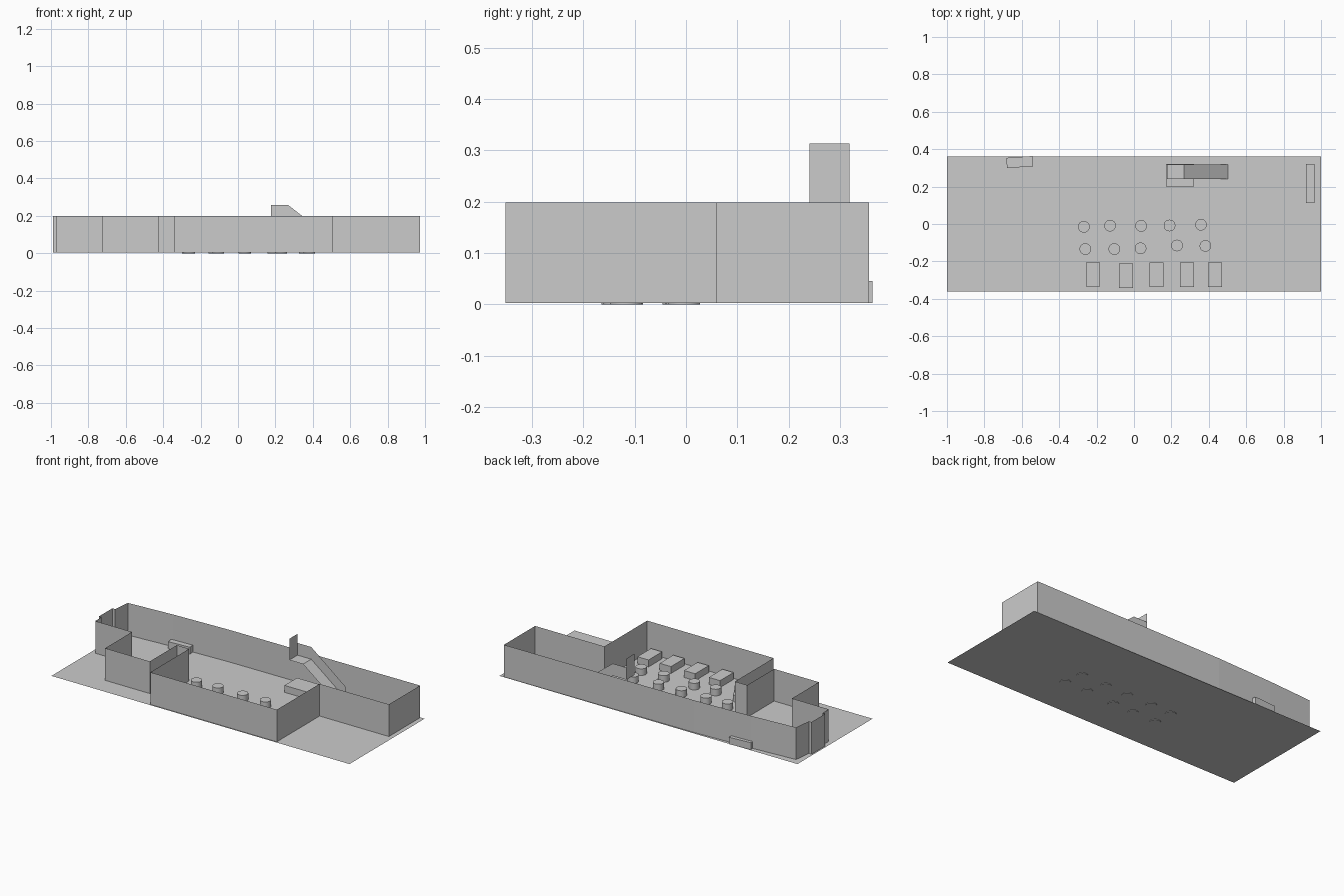
import bpy, bmesh, math

if "Cube" in bpy.data.objects:
    bpy.data.objects.remove(bpy.data.objects["Cube"])

FLOOR = 0.003
WALL_TOP = 0.198


def make_object(name, bm):
    mesh = bpy.data.meshes.new(name)
    bm.to_mesh(mesh)
    bm.free()
    ob = bpy.data.objects.new(name, mesh)
    bpy.context.collection.objects.link(ob)
    return ob


def sheet(name, points):
    """Single flat face."""
    bm = bmesh.new()
    bm.faces.new([bm.verts.new(p) for p in points])
    return make_object(name, bm)


def box(name, x, y, w, d, height=0.042, angle=0.0):
    """Block standing on the floor."""
    bm = bmesh.new()
    bmesh.ops.create_cube(bm, size=1)
    bmesh.ops.scale(bm, vec=(w, d, height), verts=bm.verts)
    ob = make_object(name, bm)
    ob.location = (x, y, FLOOR + height / 2)
    ob.rotation_euler.z = math.radians(angle)
    return ob


def stool(name, x, y):
    bm = bmesh.new()
    bmesh.ops.create_cone(bm, cap_ends=True, segments=32,
                          radius1=0.031, radius2=0.031, depth=0.043)
    ob = make_object(name, bm)
    ob.location = (x, y, 0.0215)
    for p in ob.data.polygons:
        p.use_smooth = len(p.vertices) == 4
    return ob


# Floor sheet
sheet("floor", [(-1, -0.36, FLOOR), (1, -0.36, FLOOR),
                (1, 0.36, FLOOR), (-1, 0.36, FLOOR)])

# Perimeter walls: thin sheet raised along the plan outline
plan = [(0.972, 0.357), (0.972, 0.058), (0.507, 0.058), (0.507, -0.352),
        (-0.342, -0.352), (-0.342, 0.02), (-0.425, 0.02), (-0.425, -0.238),
        (-0.725, -0.238), (-0.725, 0.02), (-0.972, 0.02), (-0.972, 0.08),
        (-0.99, 0.08), (-0.99, 0.21), (-0.972, 0.21), (-0.96, 0.316),
        (-0.67, 0.335), (-0.3, 0.349)]
bm = bmesh.new()
low = [bm.verts.new((x, y, FLOOR)) for x, y in plan]
high = [bm.verts.new((x, y, WALL_TOP)) for x, y in plan]
for i in range(len(plan)):
    j = (i + 1) % len(plan)
    bm.faces.new((low[j], low[i], high[i], high[j]))
bmesh.ops.recalc_face_normals(bm, faces=bm.faces)
make_object("perimeter_walls", bm)

# Tables along the front wall
for i, (x, y) in enumerate([(-0.22, -0.27), (-0.043, -0.276), (0.12, -0.271),
                            (0.283, -0.271), (0.433, -0.271)]):
    box(f"table_{i + 1}", x, y, 0.075, 0.13)

# Two rows of round stools
for i, (x, y) in enumerate([(-0.268, -0.015), (-0.128, -0.009), (0.038, -0.01),
                            (0.19, -0.008), (0.358, -0.004),
                            (-0.26, -0.134), (-0.105, -0.134), (0.035, -0.13),
                            (0.23, -0.115), (0.382, -0.117)]):
    stool(f"stool_{i + 1}", x, y)

# Benches and the block under the landing
box("back_bench", -0.611, 0.331, 0.14, 0.055, angle=4)
box("end_bench", 0.943, 0.217, 0.045, 0.21)
box("landing_block", 0.246, 0.26, 0.148, 0.12)

# Raised landing, sloping ramp, side rail and end panel
x0, x1, x2 = 0.176, 0.268, 0.503
y0, y1 = 0.241, 0.319
deck = 0.184
sheet("landing", [(x0, y0, deck), (x1, y0, deck), (x1, y1, deck), (x0, y1, deck)])
sheet("ramp", [(x1, y0, deck), (x2, y0, FLOOR), (x2, y1, FLOOR), (x1, y1, deck)])
sheet("side_rail", [(x0, y1, deck), (x1, y1, deck), (x2, y1, FLOOR),
                    (x2, y1, 0.075), (x1, y1, 0.258), (x0, y1, 0.258)])
sheet("end_panel", [(x0, y0, deck), (x0, y1, deck), (x0, y1, 0.313), (x0, y0, 0.313)])
